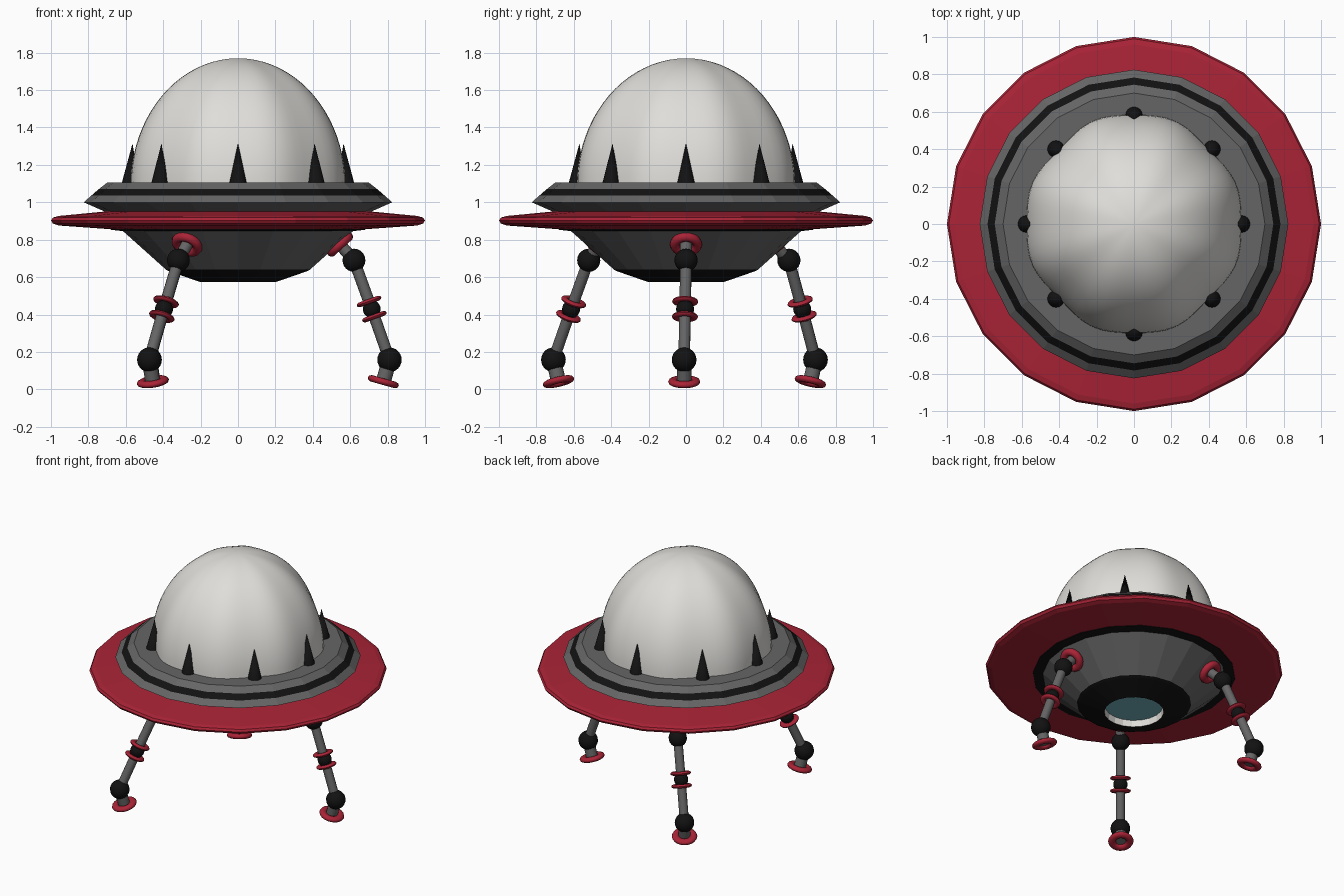
import bpy, bmesh, math
from mathutils import Vector

if "Cube" in bpy.data.objects:
    bpy.data.objects.remove(bpy.data.objects["Cube"])


def mat(name, r, g, b):
    m = bpy.data.materials.new(name)
    m.diffuse_color = (r, g, b, 1)
    m.use_nodes = True
    m.node_tree.nodes["Principled BSDF"].inputs["Base Color"].default_value = m.diffuse_color
    return m


RED = mat("red", 0.40, 0.017, 0.037)
GREY = mat("grey", 0.13, 0.13, 0.13)
BLACK = mat("black", 0.006, 0.006, 0.006)
WHITE = mat("off white", 0.74, 0.73, 0.70)
TEAL = mat("teal glass", 0.17, 0.45, 0.50)


def finish(name, bm, mats, smooth=None):
    bmesh.ops.remove_doubles(bm, verts=bm.verts, dist=1e-5)
    bmesh.ops.recalc_face_normals(bm, faces=bm.faces)
    me = bpy.data.meshes.new(name)
    bm.to_mesh(me)
    bm.free()
    ob = bpy.data.objects.new(name, me)
    bpy.context.collection.objects.link(ob)
    for m in mats:
        me.materials.append(m)
    if smooth:
        bpy.ops.object.select_all(action='DESELECT')
        ob.select_set(True)
        bpy.context.view_layer.objects.active = ob
        bpy.ops.object.shade_smooth_by_angle(angle=math.radians(smooth))
    return ob


def lathe(name, profile, mats, bands=None, sides=20, smooth=None, lobe=None, closed=False):
    """Spin (radius, z) points around z; bands gives a material slot per segment."""
    bm = bmesh.new()
    rings = []
    for r, z in profile:
        ring = []
        for i in range(sides):
            a = 2 * math.pi * i / sides
            k = r * (lobe(a) if lobe else 1)
            ring.append(bm.verts.new((k * math.cos(a), k * math.sin(a), z)))
        rings.append(ring)
    pairs = list(zip(rings, rings[1:]))
    if closed:
        pairs.append((rings[-1], rings[0]))
    for s, (lo, hi) in enumerate(pairs):
        for i in range(sides):
            j = (i + 1) % sides
            f = bm.faces.new((lo[i], lo[j], hi[j], hi[i]))
            f.material_index = bands[s] if bands else 0
    if not closed:
        bmesh.ops.dissolve_degenerate(bm, dist=1e-4, edges=bm.edges)
    return finish(name, bm, mats, smooth)


def aim(ob, pos, axis):
    ob.location = pos
    ob.rotation_mode = 'QUATERNION'
    ob.rotation_quaternion = Vector((0, 0, 1)).rotation_difference(Vector(axis))
    return ob


def torus(name, pos, axis, major, minor, flat=1.0):
    prof = [(major + minor * math.cos(t * math.pi / 5),
             flat * minor * math.sin(t * math.pi / 5)) for t in range(10)]
    return aim(lathe(name, prof, [RED], sides=20, smooth=50, closed=True), pos, axis)


def rod(name, a, b, r):
    a, b = Vector(a), Vector(b)
    n = (b - a).length
    ob = lathe(name, [(0, 0), (r, 0), (r, n), (0, n)], [GREY], sides=14, smooth=40)
    return aim(ob, a, b - a)


def ball(name, pos, r):
    bm = bmesh.new()
    bmesh.ops.create_uvsphere(bm, u_segments=18, v_segments=12, radius=r)
    finish(name, bm, [BLACK], 60).location = pos


# Scalloped dome, dented where the spikes stand
steps = 20
dome = [(0.575 * math.cos(t * math.pi / 2 / steps), 1.09 + 0.68 * math.sin(t * math.pi / 2 / steps))
        for t in range(steps)] + [(0.0, 1.77)]
lathe("dome", dome, [WHITE], sides=64, smooth=60,
      lobe=lambda a: 1.01 - 0.016 * math.cos(8 * a) + 0.012 * math.cos(4 * a) - 0.008 * math.cos(2 * a))

# Black spikes around the dome base
for i in range(8):
    a = i * math.pi / 4
    r = 0.59 if i % 2 else 0.575
    cone = lathe("dome_spike", [(0, 0), (0.048, 0), (0, 0.22)], [BLACK], sides=16, smooth=60)
    aim(cone, (r * math.cos(a), r * math.sin(a) * (0.96 if i % 2 else 1.01), 1.095),
        (-0.05 * math.cos(a), -0.05 * math.sin(a), 1))

# Grey collar with a black stripe
lathe("collar", [(0.0, 1.105), (0.70, 1.105), (0.745, 1.07), (0.783, 1.037), (0.825, 1.0),
                 (0.70, 0.945), (0.64, 0.93)],
      [GREY, BLACK], [0, 0, 1, 0, 0, 0])

# Red saucer rim
lathe("saucer_rim", [(0.62, 0.955), (0.72, 0.95), (0.96, 0.927), (0.99, 0.918), (1.0, 0.903),
                     (0.99, 0.887), (0.96, 0.876), (0.68, 0.856), (0.60, 0.856)], [RED])

# Lower hull with black trim, nose ring and recessed window
lathe("lower_hull", [(0.685, 0.865), (0.68, 0.853), (0.615, 0.846), (0.385, 0.64), (0.365, 0.63),
                     (0.20, 0.573), (0.195, 0.62), (0.0, 0.62)],
      [BLACK, GREY, WHITE, TEAL], [0, 0, 1, 0, 0, 2, 3])

# Three jointed legs: (hip angle, knee angle, ankle angle, knee radius, ankle radius)
for side, ah, ak, af, rk, rf in (("right", 0, 0, -0.7, 0.62, 0.81),
                                 ("back", 120, 120, 124.3, 0.635, 0.838),
                                 ("front", 240, 238.5, 236.2, 0.61, 0.853)):
    def at(deg, r, z):
        a = math.radians(deg)
        return Vector((r * math.cos(a), r * math.sin(a), z))

    hip = at(ah, 0.545, 0.775)
    knee = at(ak, rk, 0.69)
    ankle = at(af, rf, 0.158)
    mid = knee.lerp(ankle, 0.5) + Vector((0, 0, 0.005))
    foot = at(af, rf - 0.033, 0.041)
    down = (ankle - knee).normalized()
    n = at(ah, 0.67, -0.74)
    torus(side + "_hip_ring", hip, n, 0.06, 0.026)
    rod(side + "_hip_rod", hip - (knee - hip) * 0.5, knee, 0.032)
    ball(side + "_knee", knee, 0.062)
    rod(side + "_upper_leg", knee, mid, 0.031)
    ball(side + "_mid_joint", mid, 0.048)
    for s in (-1, 1):
        torus(side + "_joint_ring", mid + down * 0.043 * s, down, 0.05, 0.02, 0.65)
    rod(side + "_lower_leg", mid, ankle, 0.031)
    ball(side + "_ankle", ankle, 0.066)
    rod(side + "_foot_rod", ankle, foot, 0.04)
    torus(side + "_foot_ring", foot, ankle - foot, 0.06, 0.026, 0.7)
